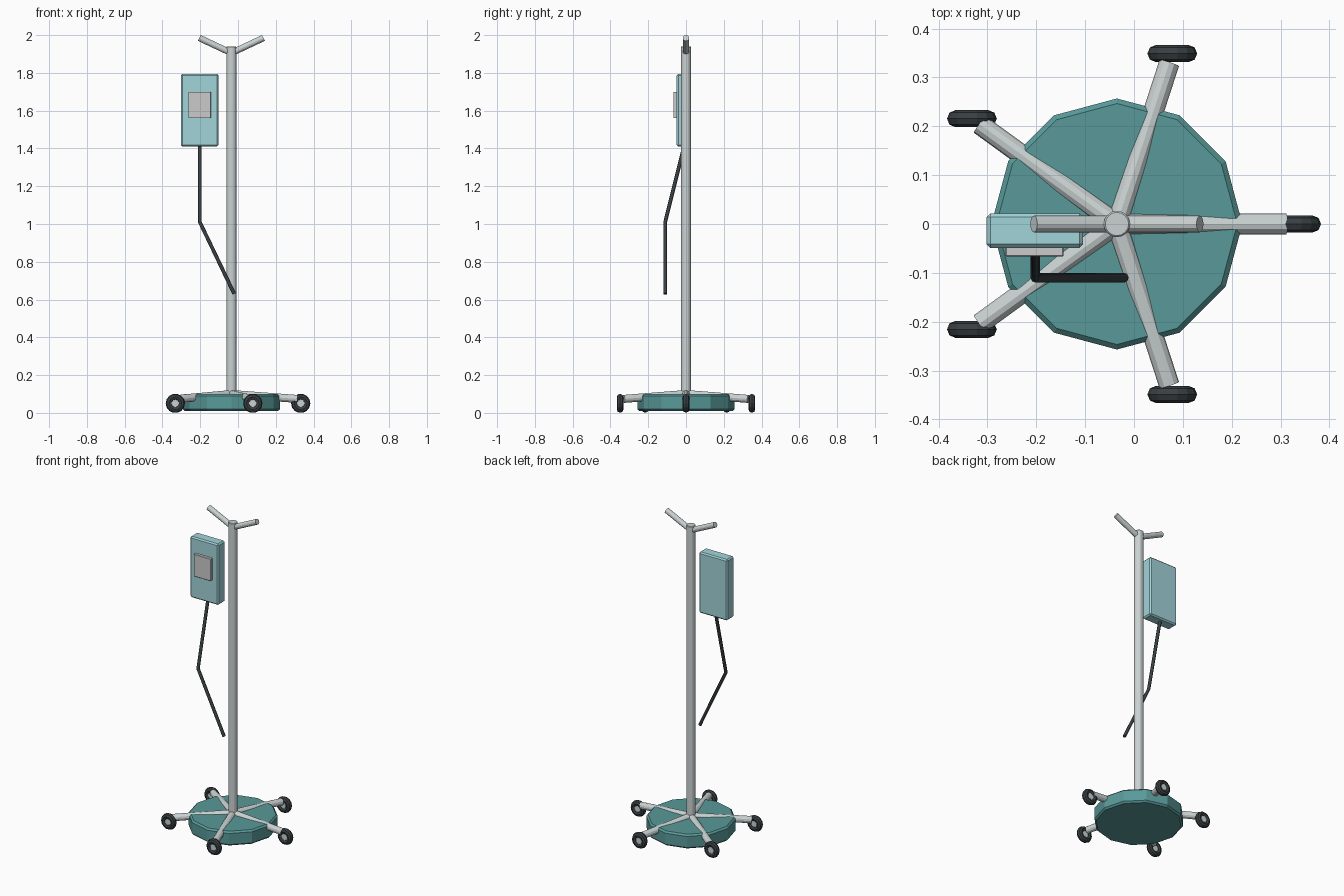
import bpy
from math import sin, cos, pi, radians
from mathutils import Vector

if "Cube" in bpy.data.objects:
    bpy.data.objects.remove(bpy.data.objects["Cube"])

CX = -0.035  # pole axis


def mat(name, rgb):
    m = bpy.data.materials.new(name)
    m.diffuse_color = (*rgb, 1)
    m.use_nodes = True
    m.node_tree.nodes["Principled BSDF"].inputs["Base Color"].default_value = m.diffuse_color
    return m


metal = mat("brushed_metal", (0.60, 0.65, 0.65))
teal = mat("dark_teal", (0.10, 0.32, 0.32))
aqua = mat("light_aqua", (0.36, 0.66, 0.70))
black = mat("rubber", (0.04, 0.05, 0.055))
pale = mat("pale_panel", (0.78, 0.79, 0.77))


def finish(name, material, bevel=0):
    o = bpy.context.object
    o.name = name
    o.data.materials.append(material)
    if bevel:
        b = o.modifiers.new("bevel", "BEVEL")
        b.width, b.segments = bevel, 1
        b.limit_method = "ANGLE"
        b.angle_limit = radians(40)
    return o


def rod(name, a, b, r, sides, material, bevel=0):
    a, b = Vector(a), Vector(b)
    d = b - a
    bpy.ops.mesh.primitive_cylinder_add(
        vertices=sides, radius=r, depth=d.length, location=(a + b) / 2,
        rotation=d.to_track_quat("Z", "Y").to_euler())
    return finish(name, material, bevel)


def box(name, lo, hi, material, bevel):
    lo, hi = Vector(lo), Vector(hi)
    bpy.ops.mesh.primitive_cube_add(size=1, location=(lo + hi) / 2)
    bpy.context.object.scale = hi - lo
    bpy.ops.object.transform_apply(location=False, rotation=False, scale=True)
    return finish(name, material, bevel)


# Weighted twelve-sided base and upright pole
base = rod("base", (CX, 0, 0.01), (CX, 0, 0.10), 0.257, 12, teal, 0.01)
rod("pole", (CX, 0, 0.05), (CX, 0, 1.94), 0.027, 16, metal, 0.003)

# Five sloping legs, each with a caster
for i in range(5):
    t = 2 * pi * i / 5
    c, s = cos(t), sin(t)
    rod(f"leg_{i}", (CX, 0, 0.10), (CX + 0.347 * c, 0.347 * s, 0.074),
        0.021, 12, metal)
    x, y = CX + 0.367 * c, 0.367 * s
    bpy.ops.mesh.primitive_torus_add(
        major_segments=14, minor_segments=8, major_radius=0.0335,
        minor_radius=0.0175, location=(x, y, 0.0505), rotation=(pi / 2, 0, 0))
    finish(f"wheel_{i}", black)
    rod(f"hub_{i}", (x, y - 0.012, 0.0505), (x, y + 0.012, 0.0505),
        0.02, 10, metal)

# Bag hooks at the top
for side, name in ((-1, "left_hook"), (1, "right_hook")):
    rod(name, (CX, 0, 1.905), (CX + side * 0.17, 0, 1.985), 0.017, 12, metal)

# Pump unit with screen
box("pump_body", (-0.302, -0.049, 1.41), (-0.104, 0.022, 1.795), aqua, 0.008)
box("pump_screen", (-0.263, -0.067, 1.56), (-0.144, -0.045, 1.70), pale, 0.002)

# Bent hose hanging from the pump
cu = bpy.data.curves.new("hose", "CURVE")
cu.dimensions = "3D"
cu.bevel_depth = 0.01
cu.bevel_resolution = 2
cu.use_fill_caps = True
sp = cu.splines.new("POLY")
path = [(-0.202, -0.008, 1.42), (-0.202, -0.11, 1.01), (-0.02, -0.11, 0.63)]
sp.points.add(len(path) - 1)
for p, co in zip(sp.points, path):
    p.co = (*co, 1)
cu.materials.append(black)
bpy.context.collection.objects.link(bpy.data.objects.new("hose", cu))
